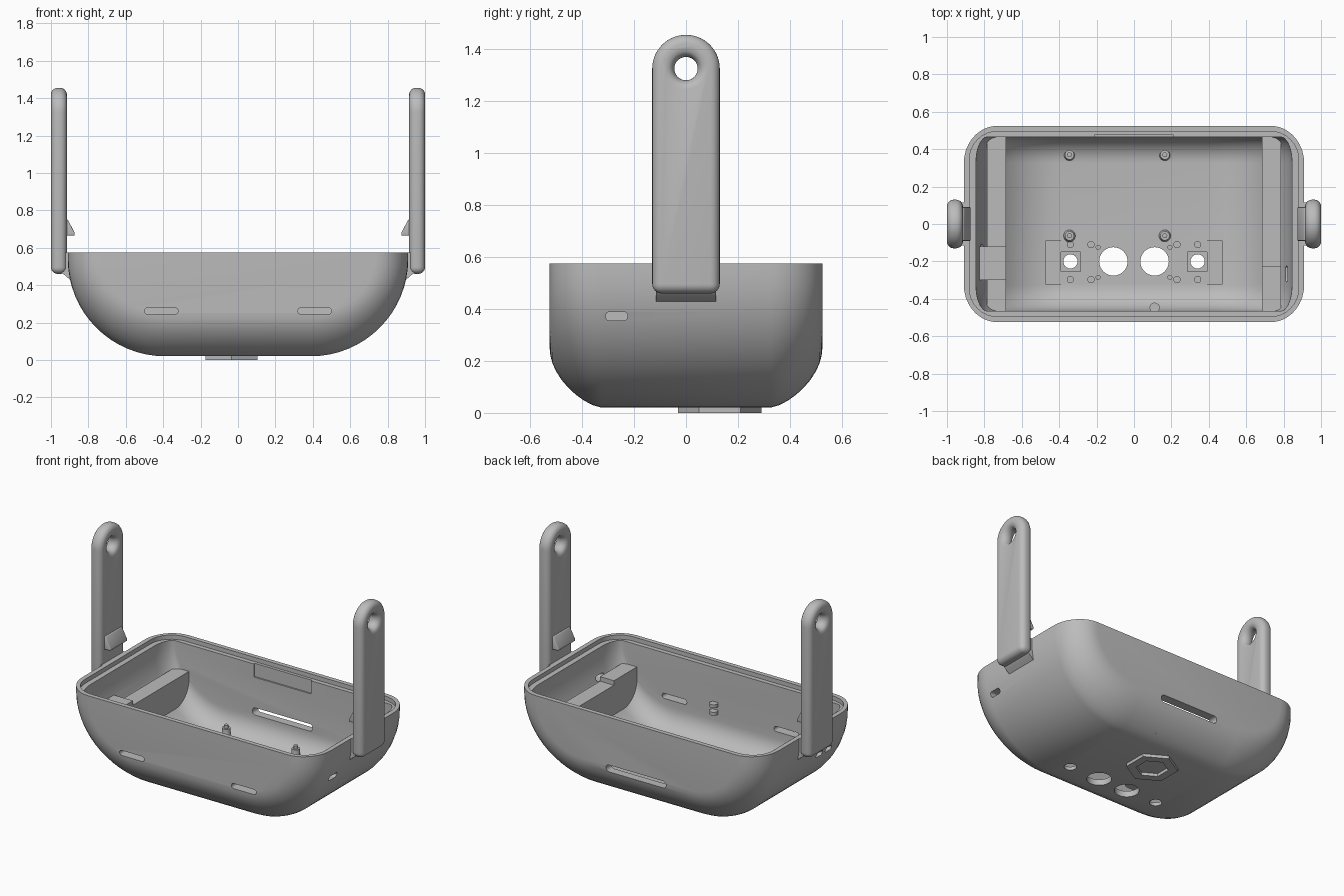
import bpy, bmesh
from math import sin, cos, pi

cube = bpy.data.objects.get("Cube")
if cube:
    bpy.data.objects.remove(cube, do_unlink=True)

grey = bpy.data.materials.new("plain grey")
grey.use_nodes = True
grey.diffuse_color = (0.5, 0.5, 0.5, 1)
grey.node_tree.nodes["Principled BSDF"].inputs["Base Color"].default_value = (0.5, 0.5, 0.5, 1)


# --- helpers ---
def finish(name, bm):
    bmesh.ops.recalc_face_normals(bm, faces=bm.faces[:])
    mesh = bpy.data.meshes.new(name)
    bm.to_mesh(mesh)
    bm.free()
    mesh.materials.append(grey)
    obj = bpy.data.objects.new(name, mesh)
    bpy.context.collection.objects.link(obj)
    return obj


def loft(name, rings):
    bm = bmesh.new()
    rows = [[bm.verts.new(p) for p in ring] for ring in rings]
    n = len(rows[0])
    for a, b in zip(rows, rows[1:]):
        for i in range(n):
            j = (i + 1) % n
            bm.faces.new((a[i], a[j], b[j], b[i]))
    bm.faces.new(rows[0])
    bm.faces.new(rows[-1])
    return finish(name, bm)


PLACE = {"x": lambda a, b, h: (h, a, b),
         "y": lambda a, b, h: (a, h, b),
         "z": lambda a, b, h: (a, b, h)}


def prism(name, pts, axis, lo, hi):
    return loft(name, [[PLACE[axis](a, b, h) for a, b in pts] for h in (lo, hi)])


def box(a0, a1, b0, b1):
    return [(a0, b0), (a1, b0), (a1, b1), (a0, b1)]


def disc(a, b, r, n=24, turn=0):
    return [(a + r * cos(turn + 2 * pi * i / n), b + r * sin(turn + 2 * pi * i / n)) for i in range(n)]


def rounded(a, b, ha, hb, r, n=8):
    pts = []
    for k, (sa, sb) in enumerate([(1, 1), (-1, 1), (-1, -1), (1, -1)]):
        for i in range(n + 1):
            t = (k + i / n) * pi / 2
            pts.append((a + sa * (ha - r) + r * cos(t), b + sb * (hb - r) + r * sin(t)))
    return pts


def apply(obj, kind, **settings):
    mod = obj.modifiers.new("step", kind)
    for key, value in settings.items():
        setattr(mod, key, value)
    bpy.context.view_layer.objects.active = obj
    bpy.ops.object.modifier_apply(modifier=mod.name)


def cut(obj, cutter):
    apply(obj, "BOOLEAN", operation="DIFFERENCE", solver="EXACT", object=cutter)
    bpy.data.objects.remove(cutter, do_unlink=True)


def tub(name, w, d, floor, top, run, side, under, power, steps=9):
    """U-shaped section carried along y, with filleted ends."""
    cx, cz, arc = 0.39, 0.54, 16
    ends = []
    for i in range(steps + 1):
        a = pi / 2 * (1 - i / steps)
        ends.append((run * (1 - sin(a)), side * (1 - cos(a)), under * (1 - cos(a)) ** power))
    stations = [(-d + t, s, u) for t, s, u in ends] + [(d - t, s, u) for t, s, u in reversed(ends)]
    rings = []
    for y, s, u in stations:
        half = [(w - s, top)]
        for i in range(arc + 1):
            a = pi / 2 * i / arc
            half.append((cx + (w - cx - s) * cos(a), cz - (cz - floor - u) * sin(a)))
        rings.append([(x, y, z) for x, z in half] + [(-x, y, z) for x, z in reversed(half)])
    return loft(name, rings)


# --- tub shell, with the end bars left standing inside the cavity ---
shell = tub("tub_shell", 0.91, 0.525, 0.02, 0.575, 0.2, 0.18, 0.23, 0.75)
cavity = tub("cavity_cutter", 0.845, 0.465, 0.06, 0.7, 0.14, 0.06, 0.14, 1)
for s in (-1, 1):
    cut(cavity, prism("bar", box(s * 0.685, s * 0.787, 0, 0.37), "y", -0.6, 0.6))
cut(cavity, prism("bar_block", box(0.685, 0.787, 0.2, 0.4), "y", -0.6, -0.225))
cut(cavity, prism("bar_block", box(-0.9, -0.685, 0.2, 0.4), "y", -0.3, -0.12))
cut(shell, cavity)

# lid rabbet and latch notch in the rim
cut(shell, prism("rabbet", rounded(0, 0, 0.88, 0.495, 0.15), "z", 0.547, 0.7))
cut(shell, prism("notch", box(-0.21, 0.21, 0.46, 0.7), "y", 0.4, 0.475))

# wall slots
for x in (-0.41, 0.41):
    cut(shell, prism("front_slot", rounded(x, 0.262, 0.09, 0.017, 0.016), "y", -0.6, -0.4))
cut(shell, prism("back_slot", rounded(0, 0.235, 0.22, 0.024, 0.022), "y", 0.4, 0.6))
cut(shell, prism("end_slot", rounded(-0.267, 0.372, 0.042, 0.017, 0.015), "x", 0.8, 1))
for y in (-0.14, -0.235):
    cut(shell, prism("end_slot", rounded(y, 0.365, 0.032, 0.017, 0.015), "x", -1, -0.8))

# floor recesses and holes
for s in (-1, 1):
    cut(shell, prism("recess", box(s * 0.473, s * 0.227, -0.32, -0.09), "z", 0.052, 0.2))
    cut(shell, prism("square_recess", box(s * 0.39, s * 0.285, -0.255, -0.15), "z", 0.042, 0.2))
    cut(shell, prism("sensor_hole", disc(s * 0.34, -0.2, 0.038), "z", -0.1, 0.2))
    cut(shell, prism("large_hole", disc(s * 0.11, -0.2, 0.076, 40), "z", -0.1, 0.2))
    for x in (0.34, 0.23):
        for y in (-0.11, -0.297):
            cut(shell, prism("screw_hole", disc(s * x, y, 0.017, 16), "z", 0.04, 0.2))
    for y in (-0.125, -0.285):
        cut(shell, prism("pin_hole", disc(s * 0.192, y, 0.011, 12), "z", 0.045, 0.2))

# --- floor standoffs ---
for x in (-0.345, 0.165):
    for y in (0.37, -0.063):
        rings = [disc(x, y, r, 20) for r in (0.034, 0.025, 0.025, 0.013, 0.013)]
        heights = (0.055, 0.075, 0.125, 0.125, 0.145)
        loft("standoff", [[(a, b, h) for a, b in ring] for ring, h in zip(rings, heights)])

# --- cable clips on the inner front wall ---
for z in (0.25, 0.3):
    prism("cable_clip", disc(0.11, -0.447, 0.027, 16), "z", z, z + 0.022)

# --- plain ring under the floor ---
ring = prism("underside_foot", disc(-0.035, 0.13, 0.16, 6, pi / 2), "z", 0, 0.03)
cut(ring, prism("ring_hole", disc(-0.035, 0.13, 0.1, 6, pi / 2), "z", -0.1, 0.021))

# --- arms with flared eyelets, blended roots and hooks ---
outline = [(-0.13, 0.46), (0.13, 0.46)]
outline += [(0.13 * cos(pi * i / 28), 1.325 + 0.13 * sin(pi * i / 28)) for i in range(29)]
for s, side in ((1, "left"), (-1, "right")):
    arm = prism(side + "_arm", outline, "x", s * 0.915, s * 1.0)
    apply(arm, "BEVEL", width=0.036, segments=6, limit_method="ANGLE", angle_limit=0.7)
    flare = []
    for i in range(-8, 9):
        k = i / 8
        r = 0.045 + 0.038 * (1 - (1 - k * k) ** 0.5)
        flare.append([(s * 0.9575 + 0.0435 * k, y, z) for y, z in disc(0, 1.325, r, 32)])
    cut(arm, loft("eyelet", flare))

    root = [(0.885, 0.42), (0.905, 0.435), (0.925, 0.452), (0.945, 0.47),
            (0.96, 0.5), (0.96, 0.575), (0.885, 0.575)]
    prism(side + "_arm_root", [(s * x, z) for x, z in root], "y", -0.115, 0.115)
    hook = [(0.93, 0.755), (0.91, 0.75), (0.873, 0.68), (0.873, 0.665), (0.93, 0.665)]
    catch = prism(side + "_hook", [(s * x, z) for x, z in hook], "y", -0.09, 0.09)
    apply(catch, "BEVEL", width=0.006, segments=3, limit_method="ANGLE", angle_limit=0.7)

# --- smooth shading with sharp edges kept ---
for obj in bpy.context.view_layer.objects:
    obj.select_set(obj.type == "MESH" and grey.name in obj.data.materials)
bpy.context.view_layer.objects.active = shell
bpy.ops.object.shade_smooth_by_angle(angle=0.55)
